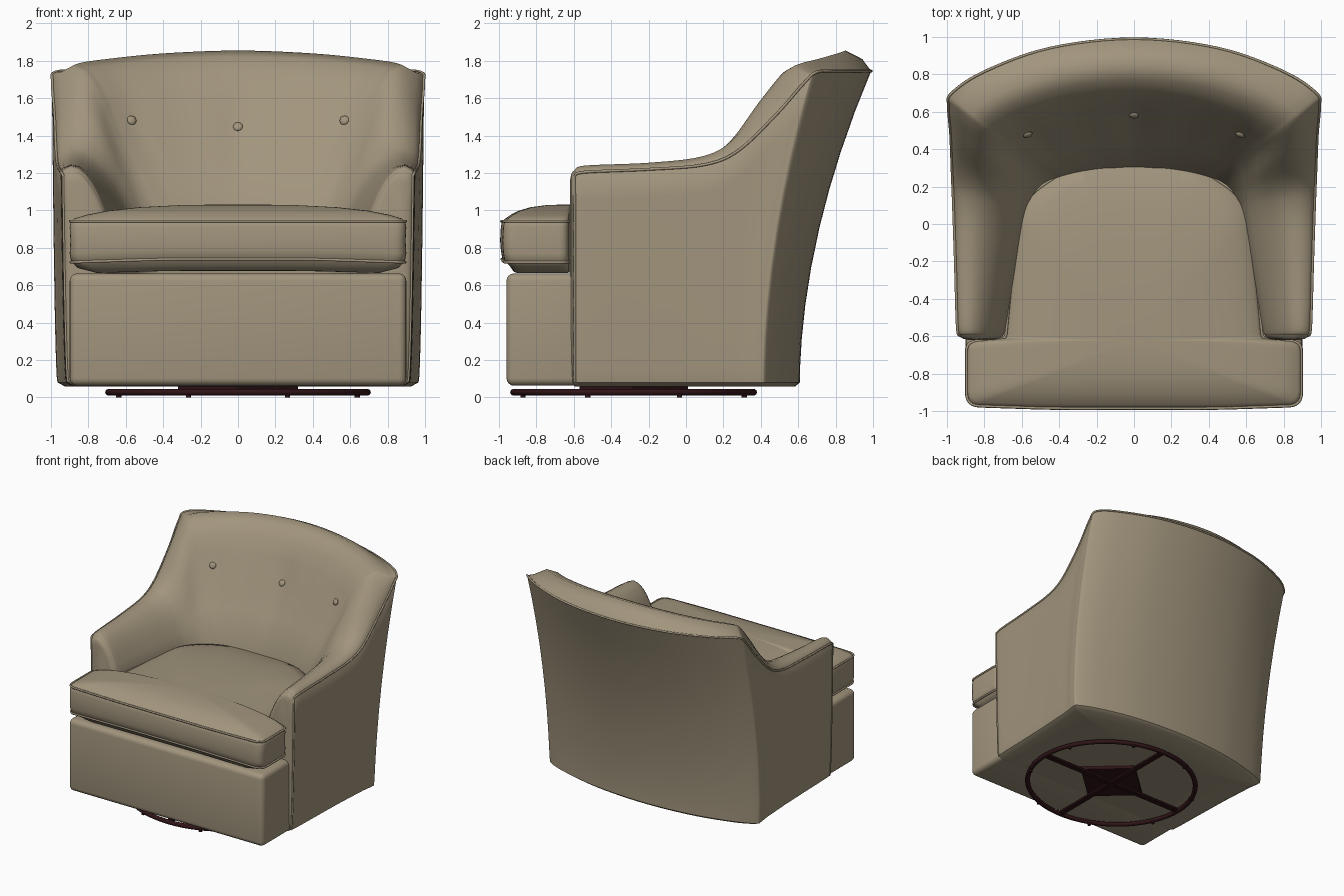
import bpy, bmesh, math
from mathutils import Vector
from mathutils.bvhtree import BVHTree

if "Cube" in bpy.data.objects:
    bpy.data.objects.remove(bpy.data.objects["Cube"])


def material(name, rgb):
    m = bpy.data.materials.new(name)
    m.diffuse_color = (*rgb, 1)
    m.use_nodes = True
    m.node_tree.nodes["Principled BSDF"].inputs["Base Color"].default_value = m.diffuse_color
    return m


FABRIC = material("taupe upholstery", (0.36, 0.30, 0.205))
METAL = material("dark brown metal", (0.03, 0.007, 0.009))


def finish(bm, name, mat, angle=40):
    bmesh.ops.recalc_face_normals(bm, faces=bm.faces)
    me = bpy.data.meshes.new(name)
    bm.to_mesh(me)
    bm.free()
    ob = bpy.data.objects.new(name, me)
    bpy.context.collection.objects.link(ob)
    me.materials.append(mat)
    bpy.ops.object.select_all(action='DESELECT')
    ob.select_set(True)
    bpy.context.view_layer.objects.active = ob
    bpy.ops.object.shade_smooth_by_angle(angle=math.radians(angle))
    return ob


def skin(bm, rings, closed):
    """Join rows of points into a quad grid and return the vertex rows."""
    rows = [[bm.verts.new(p) for p in r] for r in rings]
    n = len(rows[0])
    for a, b in zip(rows, rows[1:]):
        for i in range(n if closed else n - 1):
            j = (i + 1) % n
            bm.faces.new((a[i], a[j], b[j], b[i]))
    return rows


def welt(name, pts, cyclic, r=0.008):
    cu = bpy.data.curves.new(name, 'CURVE')
    cu.dimensions = '3D'
    cu.bevel_depth = r
    cu.bevel_resolution = 1
    sp = cu.splines.new('POLY')
    sp.points.add(len(pts) - 1)
    for p, q in zip(sp.points, pts):
        p.co = (*q, 1)
    sp.use_cyclic_u = cyclic
    ob = bpy.data.objects.new(name, cu)
    bpy.context.collection.objects.link(ob)
    cu.materials.append(FABRIC)


# Shell stations, arm front to back centre:
# welt x, y, z, inner foot x, y, crest height
STATIONS = [
    (.935, -.595, 1.185, .70, -.595, 1.215),
    (.945, -.54, 1.205, .685, -.54, 1.24),
    (.955, -.2, 1.22, .63, -.2, 1.255),
    (.965, .1, 1.245, .585, .05, 1.29),
    (.972, .28, 1.32, .55, .14, 1.38),
    (.98, .48, 1.51, .50, .205, 1.60),
    (.992, .63, 1.68, .44, .24, 1.75),
    (.975, .70, 1.74, .38, .255, 1.785),
    (.80, .815, 1.745, .29, .275, 1.81),
    (.45, .94, 1.745, .16, .295, 1.84),
    (0, .99, 1.745, 0, .305, 1.855)]
ARM = [(.07, .95), (.2, 1), (.35, .97), (.5, .87), (.65, .70), (.78, .5), (.9, .25), (1, 0)]
BACK = [(.07, .95), (.2, 1), (.32, .965), (.42, .875), (.52, .74), (.63, .55), (.8, .3), (1, 0)]
OUTER = [0, .02, .06, .14, .25, .37, .5, .62, .74, .87, 1]


def smooth_stations(steps=6):
    last = STATIONS[-2]
    p = [STATIONS[0]] + STATIONS + [(-last[0], last[1], last[2], -last[3], last[4], last[5])]
    out = []
    for i in range(1, len(STATIONS)):
        for k in range(steps):
            t = k / steps
            out.append(((i - 1 + t), [
                .5 * (2*b + (c - a)*t + (2*a - 5*b + 4*c - d)*t*t + (3*b - a - 3*c + d)*t**3)
                for a, b, c, d in zip(*p[i - 1:i + 3])]))
    return out + [(len(STATIONS) - 1, STATIONS[-1])]


def section(idx, s):
    wx, wy, wz, ix, iy, cz = s
    bx, by = wx * .97, wy * (.615 if wy > 0 else 1)
    pts = [(bx * .96, by * (.96 if by > 0 else 1), .06)]
    for t in OUTER:
        pts.append((bx + (wx - bx) * t ** .5, by + (wy - by) * t ** 1.85,
                    .08 + (wz - .08) * t))
    f = min(max((idx - 3) / 3, 0), 1)
    f = f * f * (3 - 2 * f)
    for (ua, ha), (ub, hb) in zip(ARM, BACK):
        u, h = ua + (ub - ua) * f, ha + (hb - ha) * f
        pts.append((wx + (ix - wx) * u, wy + (iy - wy) * u, .95 + (cz - .95) * h))
    return pts + [(ix, iy, .8), (ix, iy, .06)]


# Upholstered shell: arms and back in one sweep, with rounded arm fronts
half = [section(i, s) for i, s in smooth_stations()]
first = half[0]
ends = []
for inset, dy in ((.05, -.024), (.022, -.019), (.007, -.01)):
    ends.append([(.81 + (x - .81) * (1 - inset / .12), y + dy,
                  .64 + (z - .64) * (1 - inset / .58)) for x, y, z in first])
half = ends + half
rings = half + [[(-x, y, z) for x, y, z in r] for r in reversed(half[:-1])]
# soft dimples where the buttons pull in
BUTTONS = [(-.57, 1.48), (0, 1.445), (.57, 1.48)]
nout = len(OUTER) + 1
for r in rings:
    for k in range(nout + 2, len(r) - 2):
        x, y, z = r[k]
        push = sum(.03 * math.exp(-((x - a)**2 + (z - b)**2) / .008) for a, b in BUTTONS)
        r[k] = (x, y + push, z)
bm = bmesh.new()
rows = skin(bm, rings, True)
bm.faces.new(rows[0])
bm.faces.new(rows[-1])
bm.faces.new([r[-1] for r in rows])
bm.normal_update()
tree = BVHTree.FromBMesh(bm)
finish(bm, "arm_and_back_shell", FABRIC, 50)

# Piping along the shell edge, down both arm fronts
line = list(half[len(ends)][1:nout]) + [r[nout - 1] for r in half[len(ends) + 1:]]
welt("shell_piping", line + [(-x, y, z) for x, y, z in reversed(line[:-1])], False)

# Back buttons
for i, (x, z) in enumerate(BUTTONS):
    hit, nrm, _, _ = tree.ray_cast(Vector((x, -1, z)), Vector((0, 1, 0)))
    if nrm.y > 0:
        nrm = -nrm
    bm = bmesh.new()
    bmesh.ops.create_uvsphere(bm, u_segments=16, v_segments=8, radius=.026)
    bmesh.ops.scale(bm, vec=(1, 1, .5), verts=bm.verts)
    bm.transform(nrm.to_track_quat('Z', 'Y').to_matrix().to_4x4())
    bmesh.ops.translate(bm, vec=hit + nrm * .006, verts=bm.verts)
    finish(bm, f"back_button_{i + 1}", FABRIC)


def rounded(corners, steps=6):
    """Closed outline from (x, y, radius) corners."""
    out = []
    n = len(corners)
    for i, (x, y, r) in enumerate(corners):
        c = Vector((x, y))
        a = c + (Vector(corners[i - 1][:2]) - c).normalized() * r
        b = c + (Vector(corners[(i + 1) % n][:2]) - c).normalized() * r
        for k in range(steps + 1):
            t = k / steps
            out.append(a * (1 - t)**2 + c * 2*t*(1 - t) + b * t*t)
    return out


# T-shaped seat cushion, crowned on top
right = [(0.45, -.99, .1), (.90, -.975, .07), (.90, -.632, .05), (.69, -.61, .02),
         (.62, .12, .15), (.35, .30, .1)]
plan = rounded(right + [(-x, y, r) for x, y, r in reversed(right)])


def ring(scale, inset, z):
    pts = []
    for p in plan:
        x, y = p.x * scale, -.62 + (p.y + .62) * scale
        x -= math.copysign(min(inset, abs(x)), x)
        y += inset if p.y < -.8 else 0
        # front edges bow up slightly at the middle
        pts.append((x, y, z + .02 * (1 - (x / .9) ** 2) * (z < .8)))
    return pts


bm = bmesh.new()
rows = skin(bm, [ring(.5, 0, .66), ring(.85, .01, .66), ring(1, .045, .69), ring(1, .008, .725),
                 ring(1, 0, .77), ring(1, -.004, .84), ring(1, 0, .91), ring(1, .006, .94),
                 ring(1, .025, .957), ring(.92, .025, .978), ring(.8, .02, .998),
                 ring(.6, .01, 1.017), ring(.35, 0, 1.028), ring(.1, 0, 1.032)], True)
bm.faces.new(rows[0])
bm.faces.new(rows[-1])
finish(bm, "seat_cushion", FABRIC, 60)
welt("cushion_top_piping", ring(1, .004, .942), True)
welt("cushion_bottom_piping", ring(1, .006, .722), True)

# Front rail below the cushion
bm = bmesh.new()
bmesh.ops.create_cube(bm, size=1)
bmesh.ops.scale(bm, vec=(1.80, .46, .60), verts=bm.verts)
bmesh.ops.translate(bm, vec=(0, -.73, .363), verts=bm.verts)
bmesh.ops.bevel(bm, geom=bm.edges[:], offset=.04, segments=4, profile=.5, affect='EDGES')
finish(bm, "front_rail", FABRIC, 35)

# Swivel base: ring, cross spokes, diamond plate and glides
CY = -.28
bm = bmesh.new()
tube = [[((.69 + .02 * math.cos(b)) * math.cos(a), CY + (.64 + .02 * math.cos(b)) * math.sin(a),
          .028 + .018 * math.sin(b)) for b in (k * math.tau / 10 for k in range(10))]
        for a in (k * math.tau / 64 for k in range(65))]
skin(bm, tube, True)
bmesh.ops.remove_doubles(bm, verts=bm.verts, dist=1e-4)
finish(bm, "swivel_ring", METAL)

for name, size in (("side_to_side_spoke", (1.37, .045, .03)), ("front_to_back_spoke", (.045, 1.27, .03))):
    bm = bmesh.new()
    bmesh.ops.create_cube(bm, size=1)
    bmesh.ops.scale(bm, vec=size, verts=bm.verts)
    bmesh.ops.translate(bm, vec=(0, CY, .028), verts=bm.verts)
    bmesh.ops.bevel(bm, geom=bm.edges[:], offset=.008, segments=2, affect='EDGES')
    finish(bm, name, METAL)

bm = bmesh.new()
skin(bm, [[(.32, CY, z), (0, CY + .29, z), (-.32, CY, z), (0, CY - .29, z)] for z in (.035, .066)], True)
bmesh.ops.holes_fill(bm, edges=bm.edges)
finish(bm, "swivel_plate", METAL)

for k in range(8):
    a = (k + .5) * math.tau / 8
    bm = bmesh.new()
    bmesh.ops.create_cone(bm, cap_ends=True, segments=12, radius1=.014, radius2=.014, depth=.02)
    bmesh.ops.translate(bm, vec=(.69 * math.cos(a), CY + .64 * math.sin(a), .01), verts=bm.verts)
    finish(bm, f"glide_{k + 1}", METAL)
